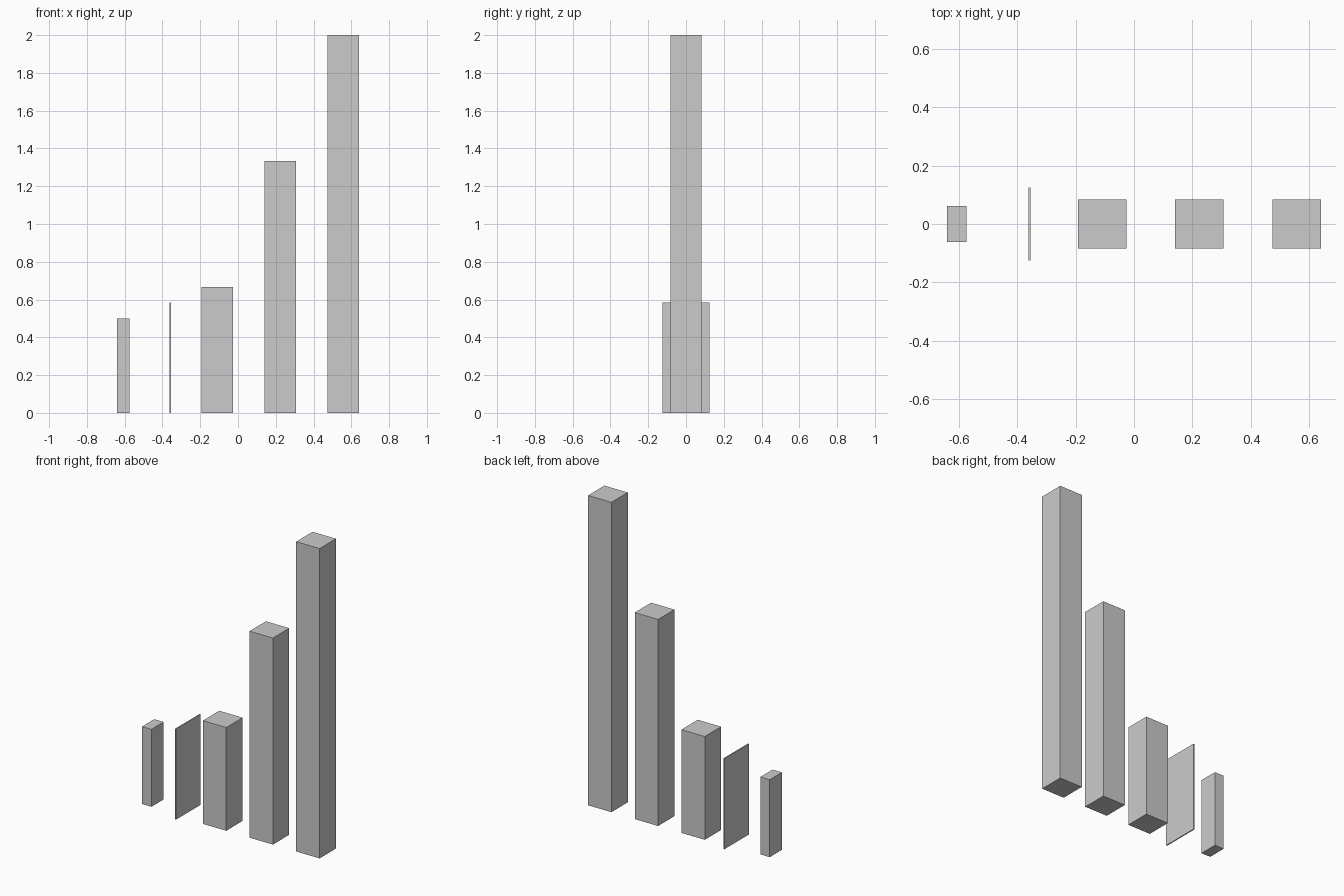
import bpy

if "Cube" in bpy.data.objects:
    bpy.data.objects.remove(bpy.data.objects["Cube"])


def block(name, x, width, depth, height):
    """Upright box standing on the ground, centred on y = 0."""
    bpy.ops.mesh.primitive_cube_add(size=1, location=(x, 0, height / 2))
    ob = bpy.context.object
    ob.name = name
    ob.scale = (width, depth, height)
    bpy.ops.object.transform_apply(location=False, rotation=False, scale=True)
    return ob


# Small block and thin panel on the left
block("small_block", -0.608, 0.067, 0.124, 0.5)
block("thin_panel", -0.358, 0.007, 0.25, 0.585)

# Three square pillars of rising height
for i, name in enumerate(("short_pillar", "medium_pillar", "tall_pillar")):
    block(name, -0.109 + i / 3, 1 / 6, 1 / 6, (i + 1) * 2 / 3)
